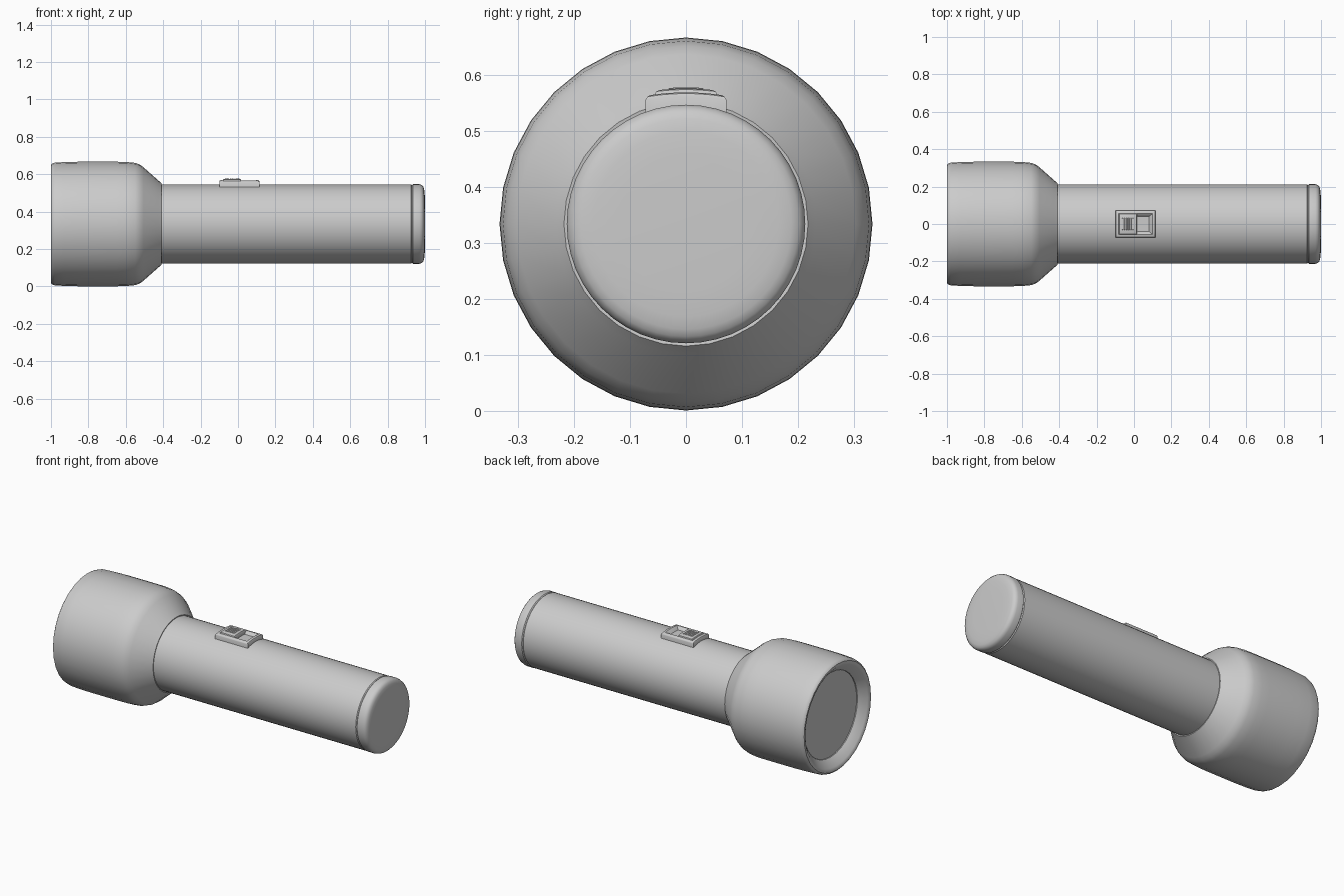
import bpy, bmesh, math
from math import sin, cos, pi

if "Cube" in bpy.data.objects:
    bpy.data.objects.remove(bpy.data.objects["Cube"])

CZ = 0.334  # height of the long axis


def finish(name, bm, angle=35):
    bmesh.ops.recalc_face_normals(bm, faces=bm.faces)
    me = bpy.data.meshes.new(name)
    bm.to_mesh(me)
    bm.free()
    ob = bpy.data.objects.new(name, me)
    bpy.context.collection.objects.link(ob)
    bpy.ops.object.select_all(action='DESELECT')
    ob.select_set(True)
    bpy.context.view_layer.objects.active = ob
    bpy.ops.object.shade_smooth_by_angle(angle=math.radians(angle))
    return ob


def skin(name, rings, cap_start=False, cap_end=True):
    """Join equal-length closed rings of points into a surface."""
    bm = bmesh.new()
    vs = [[bm.verts.new(p) for p in r] for r in rings]
    for a, b in zip(vs, vs[1:]):
        for i in range(len(a)):
            j = (i + 1) % len(a)
            bm.faces.new((a[i], a[j], b[j], b[i]))
    if cap_start:
        bm.faces.new(vs[0])
    if cap_end:
        bm.faces.new(vs[-1])
    return finish(name, bm)


def lathe(name, profile, n, **kw):
    rings = [[(x, r * sin(2 * pi * i / n), CZ + r * cos(2 * pi * i / n))
              for i in range(n)] for x, r in profile]
    return skin(name, rings, **kw)


def saddle_ring(x0, x1, hy, z, k=6, curve=1.2):
    """Rectangle outline whose height follows the round barrel."""
    ys = [-hy + 2 * hy * i / k for i in range(k + 1)]
    pts = [(x1, y) for y in ys] + [(x0, y) for y in reversed(ys)]
    return [(x, y, z - curve * y * y) for x, y in pts]


def saddle(name, levels, **kw):
    return skin(name, [saddle_ring(*l) for l in levels], **kw)


# Flared lamp head with rounded rim and recessed bore
lathe("head", [(-0.41, 0.205), (-0.408, 0.218), (-0.425, 0.232), (-0.505, 0.303),
               (-0.525, 0.318), (-0.55, 0.327), (-0.60, 0.332), (-0.65, 0.333),
               (-0.85, 0.333), (-0.93, 0.331), (-0.98, 0.328), (-0.993, 0.324),
               (-1.0, 0.315), (-1.0, 0.305), (-0.993, 0.293), (-0.965, 0.262),
               (-0.955, 0.252), (-0.94, 0.25)], 32, cap_end=False)

# Flat lens
lathe("lens", [(-0.93, 0.256), (-0.95, 0.256)], 32, cap_start=True)

# Barrel
lathe("barrel", [(-0.45, 0.212), (0.925, 0.212), (0.93, 0.208), (0.935, 0.20)],
      48, cap_start=True)

# Tail cap
lathe("tail_cap", [(0.93, 0.20), (0.93, 0.208), (0.935, 0.213), (0.97, 0.213),
                   (0.982, 0.209), (0.99, 0.201), (0.995, 0.188),
                   (0.998, 0.165), (1.0, 0.12)], 48, cap_start=True)

# Switch frame with sunken slot
saddle("switch_frame", [
    (-0.100, 0.115, 0.072, 0.530), (-0.100, 0.115, 0.072, 0.562),
    (-0.097, 0.112, 0.069, 0.567), (-0.092, 0.107, 0.064, 0.569),
    (-0.083, 0.098, 0.055, 0.569), (-0.079, 0.094, 0.051, 0.566),
    (-0.066, 0.080, 0.040, 0.550)])

# Sliding button
saddle("switch_slider", [
    (-0.080, 0.016, 0.056, 0.549), (-0.080, 0.016, 0.056, 0.569),
    (-0.077, 0.013, 0.053, 0.574), (-0.070, 0.007, 0.046, 0.576)],
    cap_start=True)

# Grip ridges on the button
for i in range(6):
    x = -0.064 + i * 0.011
    saddle(f"grip_ridge_{i + 1}", [
        (x, x + 0.006, 0.031, 0.570), (x, x + 0.006, 0.031, 0.577),
        (x + 0.001, x + 0.005, 0.030, 0.578)], cap_start=True)
